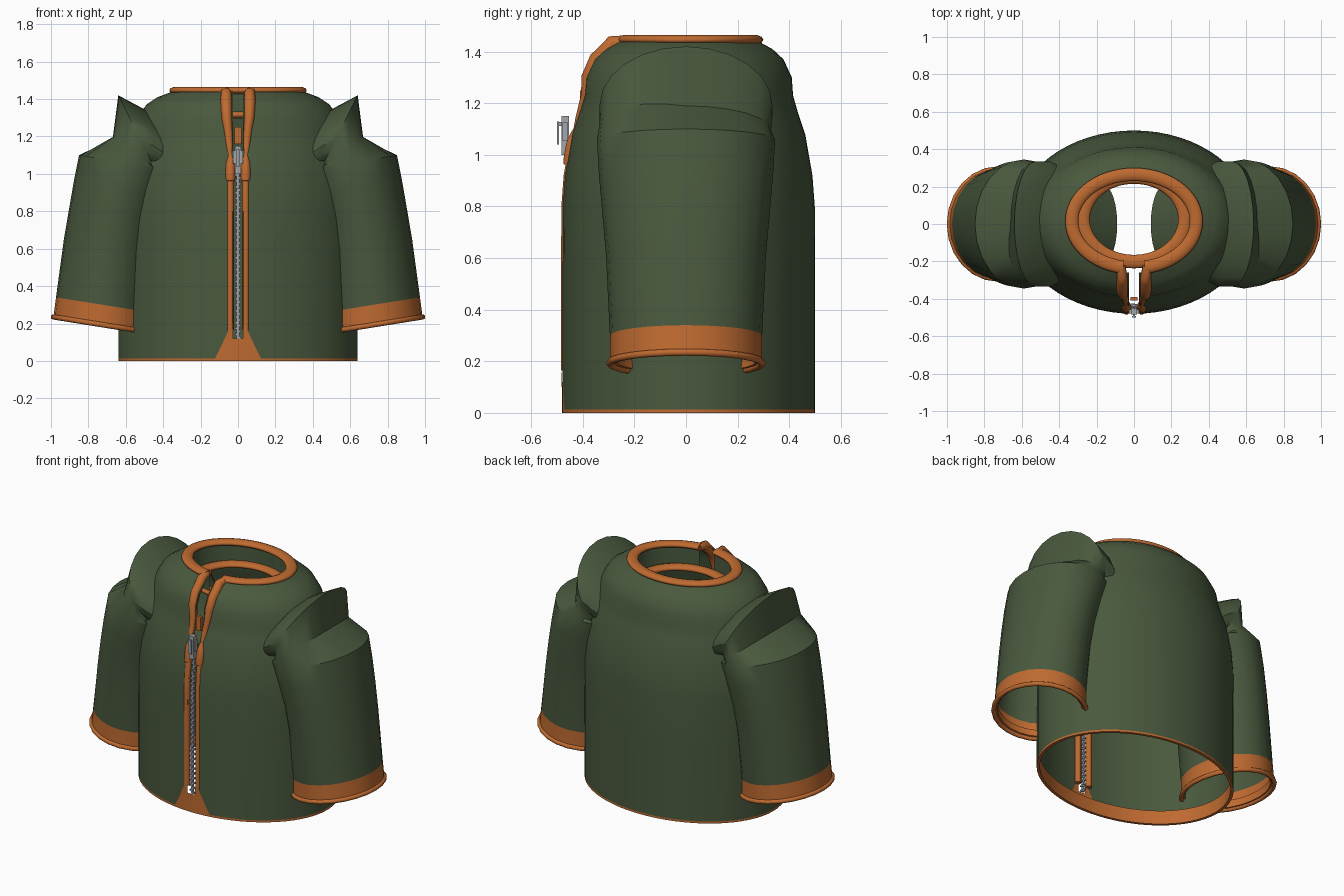
import bpy, bmesh, math
from mathutils import Vector

if "Cube" in bpy.data.objects:
    bpy.data.objects.remove(bpy.data.objects["Cube"])


def material(name, rgb):
    m = bpy.data.materials.new(name)
    m.diffuse_color = (*rgb, 1)
    m.use_nodes = True
    m.node_tree.nodes["Principled BSDF"].inputs["Base Color"].default_value = m.diffuse_color
    return m


GREEN = material("olive green", (0.068, 0.1, 0.048))
ORANGE = material("rust orange", (0.52, 0.145, 0.03))
METAL = material("zipper grey", (0.36, 0.38, 0.41))


def finish(name, bm, mats, angle=35):
    bmesh.ops.recalc_face_normals(bm, faces=bm.faces)
    me = bpy.data.meshes.new(name)
    bm.to_mesh(me)
    bm.free()
    ob = bpy.data.objects.new(name, me)
    bpy.context.collection.objects.link(ob)
    for m in mats:
        me.materials.append(m)
    bpy.ops.object.select_all(action='DESELECT')
    ob.select_set(True)
    bpy.context.view_layer.objects.active = ob
    bpy.ops.object.shade_smooth_by_angle(angle=math.radians(angle))
    return ob


def loft(bm, rings, closed):
    rows = [[bm.verts.new(p) for p in r] for r in rings]
    n = len(rows[0])
    for a, b in zip(rows, rows[1:]):
        for i in range(n if closed else n - 1):
            j = (i + 1) % n
            bm.faces.new((a[i], a[j], b[j], b[i]))


def tube(name, pts, radii, mat, scale_z=1.0, z=0.0, cyclic=False):
    cu = bpy.data.curves.new(name, 'CURVE')
    cu.dimensions = '3D'
    cu.bevel_depth = 1.0
    cu.bevel_resolution = 3
    cu.use_fill_caps = True
    sp = cu.splines.new('POLY')
    sp.points.add(len(pts) - 1)
    for p, co, r in zip(sp.points, pts, radii):
        p.co = (*co, 1)
        p.radius = r
    sp.use_cyclic_u = cyclic
    sp.use_smooth = True
    cu.materials.append(mat)
    ob = bpy.data.objects.new(name, cu)
    ob.scale.z = scale_z
    ob.location.z = z
    bpy.context.collection.objects.link(ob)


def box(bm, c, s):
    r = bmesh.ops.create_cube(bm, size=1)
    for v in r["verts"]:
        v.co = Vector(c) + Vector([a * b for a, b in zip(v.co, s)])


def ellipse(rx, ry, cy, z, n=64):
    return [(rx * math.cos(2 * math.pi * i / n), cy + ry * math.sin(2 * math.pi * i / n), z)
            for i in range(n)]


# Torso profile: height, half width, half depth
PROFILE = [(0, .64, .49), (.013, .64, .49), (.12, .64, .49), (.5, .64, .49), (.8, .638, .489),
           (.92, .63, .48), (1.08, .60, .452), (1.16, .575, .425), (1.23, .555, .405),
           (1.30, .535, .40), (1.37, .49, .368), (1.41, .43, .325), (1.44, .35, .27)]


def front_y(z):
    for (z0, _, a), (z1, _, b) in zip(PROFILE, PROFILE[1:]):
        if z <= z1:
            return .01 - (a + (b - a) * (z - z0) / (z1 - z0))
    return -.26


def cut(bm, co, no):
    fs = [f for f in bm.faces if f.calc_center_median().y < -.2]
    geom = set(fs) | {e for f in fs for e in f.edges} | {v for f in fs for v in f.verts}
    bmesh.ops.bisect_plane(bm, geom=list(geom), plane_co=co, plane_no=no)


# Torso with front slit, hem line and placket base
bm = bmesh.new()
loft(bm, [ellipse(rx, ry, .01, z) for z, rx, ry in PROFILE], True)
for s in (-1, 1):
    cut(bm, (s * .028, 0, 0), (s, 0, 0))
    cut(bm, (s * .12, 0, .02), (s, 0, .5))
gone = []
for f in bm.faces:
    c = f.calc_center_median()
    if c.y < -.2 and abs(c.x) < .028 and c.z > .12:
        gone.append(f)
    wedge = c.y < -.2 and abs(c.x) < .12 - .5 * (c.z - .02) and c.z < .17
    if c.z < .013 or wedge:
        f.material_index = 1
bmesh.ops.delete(bm, geom=gone, context='FACES')
finish("torso", bm, [GREEN, ORANGE])

# Inner hem facing
bm = bmesh.new()
loft(bm, [ellipse(.64, .49, .01, 0), ellipse(.622, .472, .01, 0), ellipse(.622, .472, .01, .09)], True)
finish("inner_hem", bm, [ORANGE])

# Placket base sides that rise beside the zipper
bm = bmesh.new()
for s in (-1, 1):
    bm.faces.new([bm.verts.new((s * x, front_y(z) - .003 + .49 * x * x, z))
                  for x, z in [(.028, .1), (.08, .1), (.05, .165), (.028, .175)]])
finish("placket_base", bm, [ORANGE])

# Collar roll, neck wall and lower inner roll
arc = [math.radians(-80 + 340 * i / 56) for i in range(57)]
tube("collar", [(.333 * math.cos(a), .015 + .25 * math.sin(a), 0) for a in arc],
     [.035] * 57, ORANGE, .55, 1.446)
bm = bmesh.new()
loft(bm, [[(rx * math.cos(a), .02 + ry * math.sin(a), z) for a in arc]
          for rx, ry, z in [(.32, .24, 1.44), (.308, .24, 1.31)]], False)
finish("neck_wall", bm, [GREEN])
tube("inner_collar", ellipse(.272, .226, .025, 0), [.036] * 64, ORANGE, .55, 1.315, True)

for s, side in ((1, "right"), (-1, "left")):
    # Lower placket piping
    zs = [.165, .5, .8, .92, .97]
    tube(side + "_lower_piping", [(s * .041, front_y(z) + .014, z) for z in zs],
         [.019] * 5, ORANGE)
    # Thicker stop beside the slider
    zs = [.96, .98, 1.03, 1.06, 1.1]
    tube(side + "_slider_stop", [(s * .041, front_y(z) + .01, z) for z in zs],
         [.023, .027, .027, .024, .012], ORANGE)
    # Upper piping running into the collar
    up = [(.042, 1.1, .013), (.045, 1.14, .019), (.052, 1.23, .024), (.06, 1.30, .028),
          (.063, 1.37, .03), (.063, 1.41, .03)]
    tube(side + "_upper_piping",
         [(s * x, front_y(z) + .012, z) for x, z, r in up]
         + [(s * .063, -.285, 1.434), (s * .07, -.225, 1.44)],
         [r for x, z, r in up] + [.029, .024], ORANGE)

    # Sleeve: full tube passing into the torso, with a folded shoulder cap
    ts = [2 * math.pi * i / 24 for i in range(24)]
    c0 = math.cos(math.radians(132))

    def sleeve_ring(cx, rx, ry, z_out):
        return [(s * (cx + rx * math.cos(t)), ry * math.sin(t),
                 z_out - .16 * rx * (1 - math.cos(t))) for t in ts]

    def arch(x0, x1, z0, z1, w):
        out = []
        for t in ts:
            f = (math.cos(t) - c0) / (1 - c0)
            out.append((s * (x0 + (x1 - x0) * f), w * math.sin(t), z0 + (z1 - z0) * f))
        return out

    cuff_low = sleeve_ring(.725, .262, .295, .235)
    cuff_top = sleeve_ring(.718, .255, .295, .34)
    tube_top = sleeve_ring(.588, .262, .345, 1.1)
    peak = arch(.45, .64, 1.04, 1.42, .335)
    # The fold is deep at the middle and rear, and fades toward the front
    crease = []
    for t, p, q, r in zip(ts, tube_top, peak, arch(.46, .66, 1.03, 1.19, .33)):
        mid = (Vector(p) + Vector(q)) / 2
        crease.append(Vector(r).lerp(mid, .6 * max(0, -math.sin(t))))
    bm = bmesh.new()
    loft(bm, [cuff_top, sleeve_ring(.688, .243, .31, .65), sleeve_ring(.66, .242, .325, .82),
              sleeve_ring(.624, .252, .338, .97), tube_top, crease, peak,
              arch(.42, .49, 1.02, 1.34, .335),
              arch(.32, .36, .98, 1.2, .28), arch(.2, .09, .9, 1.0, .2)], True)
    finish(side + "_sleeve", bm, [GREEN], 30)
    bm = bmesh.new()
    loft(bm, [cuff_top, cuff_low, sleeve_ring(.725, .24, .27, .235),
              sleeve_ring(.72, .24, .275, .28)], True)
    finish(side + "_cuff", bm, [ORANGE])
    # Rolled cuff edge
    tube(side + "_cuff_roll", cuff_low, [.014] * len(cuff_low), ORANGE, cyclic=True)

# Zipper teeth, staggered left and right on a narrow core
bm = bmesh.new()
for i in range(60):
    z = .125 + i * .0158
    box(bm, ((-1) ** i * .005, front_y(z) + .012, z), (.022, .016, .011))
for i in range(12):
    z = .16 + i * .08
    box(bm, (0, front_y(z) + .012, z), (.014, .012, .082))
finish("zipper_teeth", bm, [METAL])

# Slider body and hanging pull
bm = bmesh.new()
box(bm, (0, -.468, 1.075), (.034, .03, .15))
box(bm, (0, -.468, 1.09), (.052, .022, .07))
box(bm, (0, -.484, 1.12), (.012, .02, .015))
box(bm, (0, -.496, 1.085), (.024, .009, .09))
finish("zipper_slider", bm, [METAL])

# Small tab above the slider
bm = bmesh.new()
box(bm, (0, -.4, 1.205), (.036, .02, .09))
finish("zipper_garage", bm, [ORANGE])
